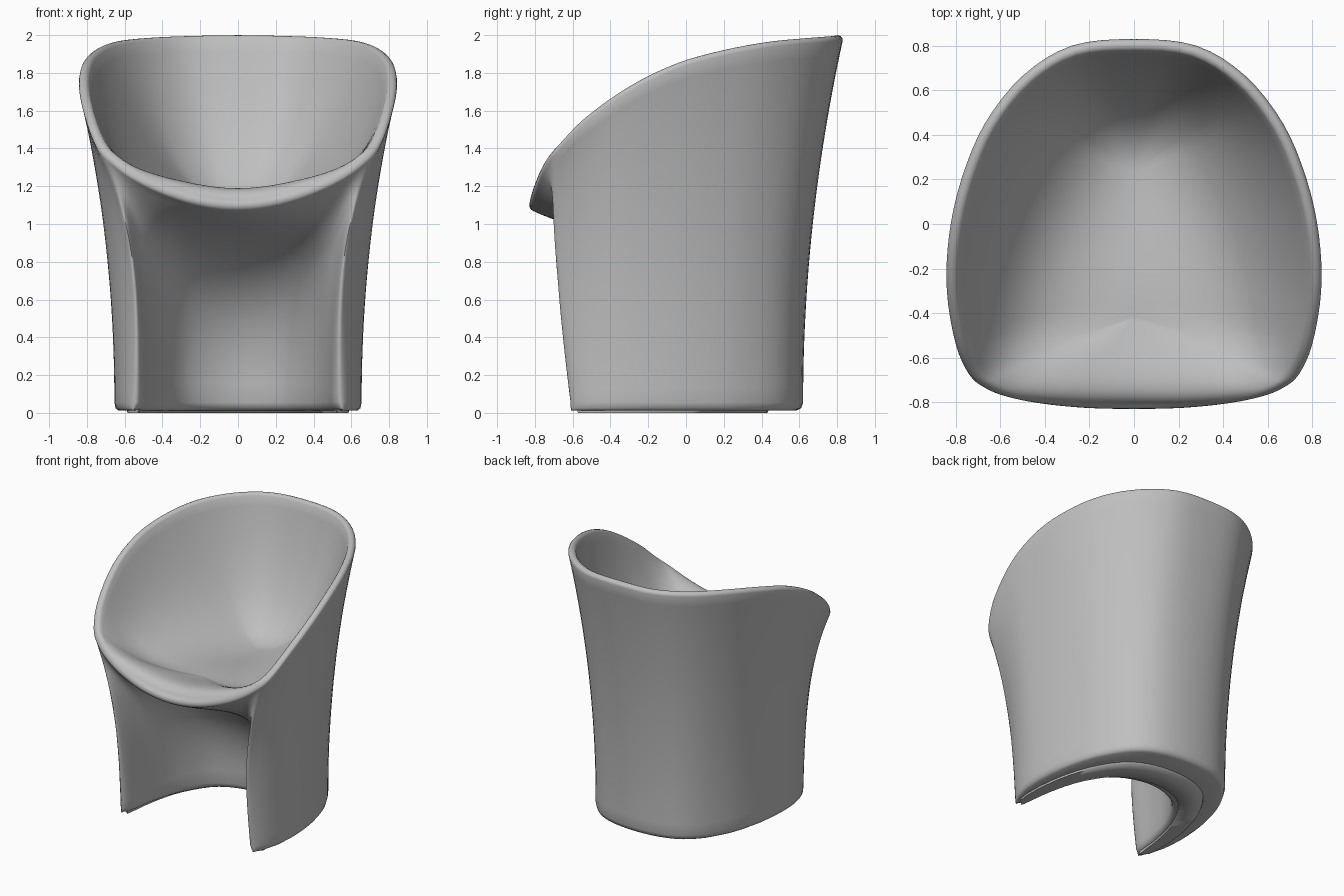
import bpy
import bmesh
from math import cos, sin, radians
from mathutils import Vector

cube = bpy.data.objects.get("Cube")
if cube:
    bpy.data.objects.remove(cube, do_unlink=True)

grey = bpy.data.materials.new("warm_grey_plastic")
grey.use_nodes = True
colour = (0.52, 0.52, 0.52, 1)
grey.diffuse_color = colour
grey.node_tree.nodes["Principled BSDF"].inputs["Base Color"].default_value = colour

# Half outline, back centre -> leg tip -> opening centre: base x, y and rim x, y, z
STATIONS = [
    (0, .62, 0, .83, 2), (.25, .585, .28, .8, 1.995), (.42, .475, .5, .665, 1.985),
    (.55, .27, .67, .45, 1.965), (.62, .05, .775, .2, 1.92), (.65, -.15, .83, -.05, 1.85),
    (.65, -.35, .84, -.3, 1.73), (.61, -.52, .8, -.54, 1.56), (.55, -.61, .74, -.675, 1.41),
    (.505, -.56, .67, -.735, 1.33), (.47, -.35, .57, -.775, 1.25), (.4, -.12, .42, -.805, 1.17),
    (.25, .09, .22, -.825, 1.105), (0, .17, 0, -.83, 1.08)]
TIP = 8
STEPS = 4
OUTER = TIP * STEPS
LAST = (len(STATIONS) - 1) * STEPS


def smooth(t):
    t = max(0, min(1, t))
    return t * t * (3 - 2 * t)


def mix(a, b, t):
    return a + (b - a) * t


def bezier(a, b, c, d, t):
    s = 1 - t
    return a * s**3 + b * (3 * s * s * t) + c * (3 * s * t * t) + d * t**3


def flip(p):
    return (-p[0], p[1], -p[2], p[3], p[4])


def catmull(p0, p1, p2, p3, t):
    return [b + .5 * t * (c - a + t * (2*a - 5*b + 4*c - d + t * (3*(b - c) + d - a)))
            for a, b, c, d in zip(p0, p1, p2, p3)]


def half_outline():
    pts = [flip(STATIONS[1])] + STATIONS + [flip(STATIONS[-2])]
    out = [catmull(*pts[i:i + 4], k / STEPS)
           for i in range(len(STATIONS) - 1) for k in range(STEPS)]
    return out + [list(STATIONS[-1])]


def partner(i):
    """Index of the point facing i across the thickness of the base."""
    if i <= OUTER:
        return LAST - round((LAST - OUTER) * i / OUTER)
    return round((LAST - i) * OUTER / (LAST - OUTER))


def profile(i):
    """Section from the base up the wall, over the rim and down to the seat."""
    p, q, station = half[i], half[partner(i)], i / STEPS
    base = Vector((p[0], p[1], .055))
    rim = Vector(p[2:])
    front = smooth((1.6 - rim.z) / .5)
    # point on the seat's centre line that this section runs to
    along = max(0, min(1, (rim.y + .66) / 1.2))
    spine = Vector((0, mix(-.42, .24, along), mix(1.13, 1.08, smooth(along))))
    inward = Vector((-rim.x, spine.y - rim.y, 0)).normalized()
    # rounded rim
    r = mix(.028, .034, front)
    centre = rim + inward * r + Vector((0, 0, mix(-r, .02, front)))
    arc = []
    for k in range(7):
        a = radians(mix(180 + 70 * front, 24 + 90 * front, k / 6))
        arc.append(centre + inward * (r * cos(a)) + Vector((0, 0, r * sin(a))))
    end, top = arc[0], arc[-1]
    # softened bottom edge
    across = Vector((q[0] - p[0], q[1] - p[1], 0))
    across *= min(.035, .4 * across.length) / max(across.length, .001)
    pts = [base + across - Vector((0, 0, .042)), base + across * .3 - Vector((0, 0, .03))]
    # wall: flared outside, straight at the leg tip, sweeping forward under the seat
    tip = smooth(1 - abs(station - TIP) / 2)
    under = smooth((station - TIP) / (len(STATIONS) - 1 - TIP) * 1.3)
    b = mix(base, end, 1 / 3)
    b.x, b.y = base.x, mix(base.y, end.y, .7 * tip)
    c = mix(base, end, 2 / 3)
    c.x = mix(base.x, end.x, mix(1 / 3, -.1, tip))
    c.y = mix(base.y, end.y, mix(1 / 3, 1.25, tip))
    b = mix(b, Vector((base.x, base.y, .9)), under)
    c = mix(c, Vector((mix(base.x, end.x, .2), -.5, .92)), under)
    pts += [bezier(base, b, c, end, k / 24) for k in range(24)] + arc
    # seat dish: steep at back and sides, flat floor, rolled over at the front
    back = smooth(along)
    b = mix(top, spine, mix(.2, .12, front))
    b.z = mix(rim.z - mix(.64, .54, back) * (rim.z - 1.05),
              rim.z + .16 - .2 * rim.x**2, front)
    c = mix(top, spine, mix(mix(.36, .5, back), .5, front))
    c.z = spine.z + .04 * front
    return pts + [bezier(top, b, c, spine, k / 22) for k in range(1, 23)]


def finish(name, bm):
    bmesh.ops.recalc_face_normals(bm, faces=bm.faces)
    mesh = bpy.data.meshes.new(name)
    bm.to_mesh(mesh)
    bm.free()
    mesh.materials.append(grey)
    obj = bpy.data.objects.new(name, mesh)
    bpy.context.collection.objects.link(obj)
    bpy.ops.object.select_all(action='DESELECT')
    obj.select_set(True)
    bpy.context.view_layer.objects.active = obj
    bpy.ops.object.shade_smooth_by_angle(angle=1.3)


half = half_outline()

# Chair body: one continuous shell
bm = bmesh.new()
sections = [profile(i) for i in range(LAST + 1)]
mirrored = [[Vector((-v.x, v.y, v.z)) for v in s] for s in sections[-2:0:-1]]
rings = [[bm.verts.new(v) for v in s] for s in sections + mirrored]
for i, left in enumerate(rings):
    right = rings[(i + 1) % len(rings)]
    for k in range(len(left) - 1):
        bm.faces.new((left[k], right[k], right[k + 1], left[k + 1]))
# underside of the curved base
for side in (1, -1):
    for a in range(OUTER):
        loop = [rings[side * j][0] for j in (a, a + 1, partner(a + 1), partner(a))]
        bm.faces.new(list(dict.fromkeys(loop)))
bmesh.ops.remove_doubles(bm, verts=bm.verts, dist=.0001)
finish("chair_shell", bm)

# Foot strip: thin curved pad under the base
bm = bmesh.new()
strip = []
for i in range(-OUTER + 5, OUTER - 4):
    o, n = half[abs(i)], half[partner(abs(i))]
    side = -1 if i < 0 else 1
    strip.append([bm.verts.new((side * mix(o[0], n[0], t), mix(o[1], n[1], t), z))
                  for t, z in ((.4, .02), (.42, 0), (.86, 0), (.88, .02))])
for r, s in zip(strip, strip[1:]):
    for k in range(4):
        bm.faces.new((r[k], r[(k + 1) % 4], s[(k + 1) % 4], s[k]))
bm.faces.new(strip[0])
bm.faces.new(strip[-1])
finish("foot_strip", bm)
